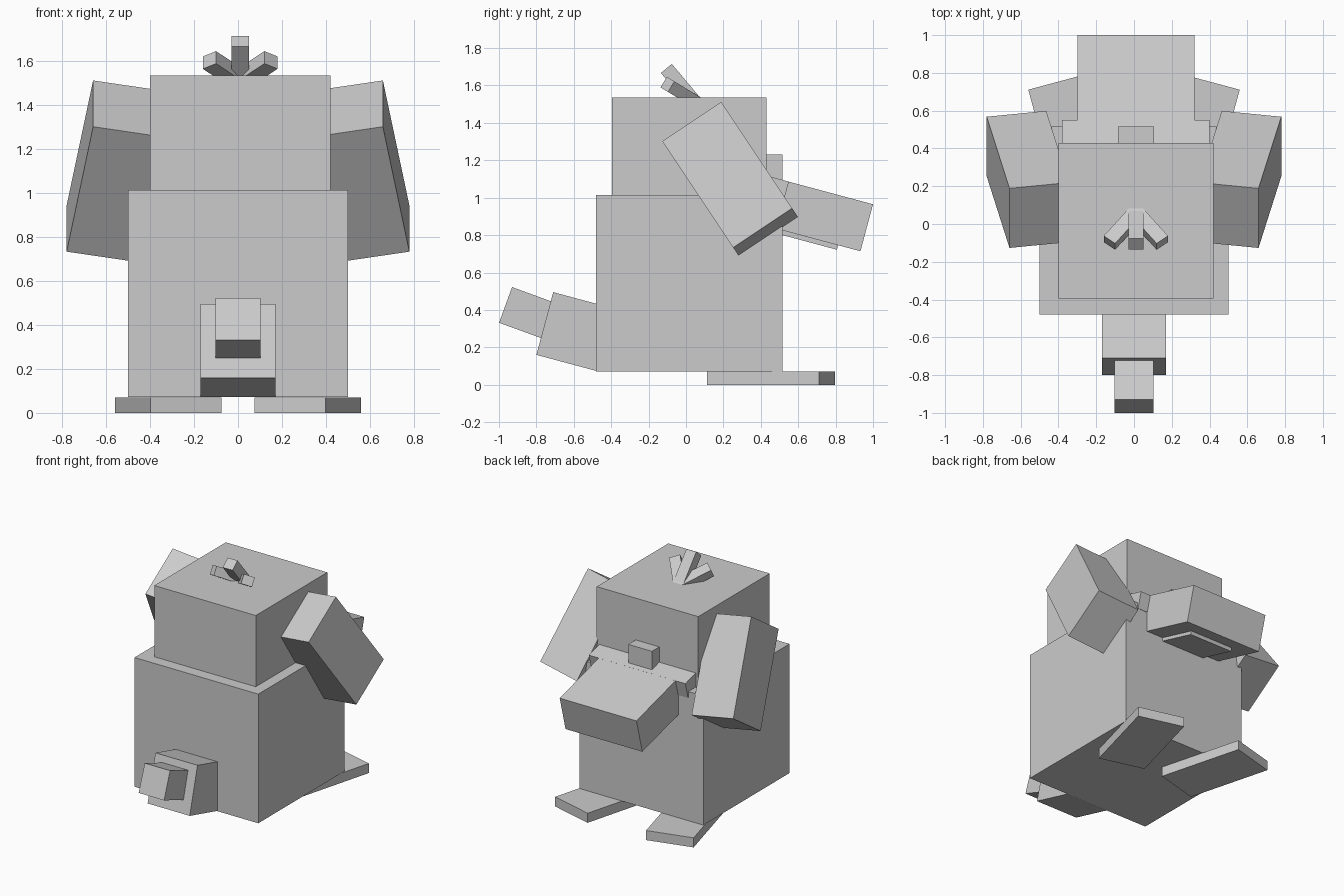
import bpy
from math import radians
from mathutils import Matrix, Vector

cube = bpy.data.objects.get("Cube")
if cube:
    bpy.data.objects.remove(cube, do_unlink=True)

# Single flat colour
grey = bpy.data.materials.new("light_grey")
grey.use_nodes = True
GREY = (0.6, 0.6, 0.6, 1)
grey.diffuse_color = GREY
grey.node_tree.nodes["Principled BSDF"].inputs["Base Color"].default_value = GREY

MID = 0.01  # the head and its parts sit slightly off centre


def box(name, centre, size, rx=0, ry=0, rz=0):
    """Box tilted about x, then its own y, then its own z (degrees)."""
    bpy.ops.mesh.primitive_cube_add(size=1)
    ob = bpy.context.object
    ob.name = ob.data.name = name
    turn = (Matrix.Rotation(radians(rx), 4, 'X')
            @ Matrix.Rotation(radians(ry), 4, 'Y')
            @ Matrix.Rotation(radians(rz), 4, 'Z'))
    ob.data.transform(turn @ Matrix.Diagonal((*size, 1)))
    ob.location = centre
    ob.data.materials.append(grey)
    return ob


def span(name, low, high):
    """Upright box between two corners."""
    low, high = Vector(low), Vector(high)
    return box(name, (low + high) / 2, high - low)


def tilted(name, x, width, corner, length, height, angle, sy, sz):
    """Box pitched about x, placed by one corner (y, z).
    sy, sz tell which way the box extends from that corner."""
    offset = Matrix.Rotation(radians(angle), 3, 'X') @ Vector(
        (0, sy * length / 2, sz * height / 2))
    centre = Vector((x, *corner)) + offset
    return box(name, centre, (width, length, height), rx=angle)


# Body and head
span("body", (-0.5, -0.48, 0.072), (0.5, 0.515, 1.015))
span("head", (-0.4, -0.395, 1.0), (0.42, 0.43, 1.535))

# Bill, mouth corners, lower jaw and nose
tilted("bill", MID, 0.62, (1.0, 0.965), 0.6, 0.26, -15, -1, -1)
tilted("mouth_corners", MID, 0.78, (0.55, 1.086), 0.16, 0.12, -15, -1, -1)
tilted("lower_jaw", MID, 0.35, (0.807, 0.722), 0.36, 0.06, -15, -1, 1)
span("nose", (-0.085, 0.38, 1.05), (0.105, 0.515, 1.23))

# Tail in two segments
tilted("tail_base", 0, 0.34, (-0.71, 0.495), 0.33, 0.347, -15, 1, -1)
tilted("tail_tip", 0, 0.205, (-0.93, 0.522), 0.3, 0.203, -20, 1, -1)

# Paired wings, feet and outer tuft feathers
for side, s in (("left", 1), ("right", -1)):
    box(side + "_wing", (s * 0.562, 0.236, 1.1), (0.32, 0.379, 0.694),
        rx=33.7, ry=-10 * s)
    box(side + "_foot", (s * 0.3175, 0.455, 0.035), (0.335, 0.62, 0.07),
        rz=-15 * s)
    box(side + "_tuft_feather", (MID + s * 0.063, -0.015, 1.555),
        (0.076, 0.066, 0.25), rx=59, ry=38 * s)

# Middle tuft feather
box("middle_tuft_feather", (MID, -0.015, 1.584), (0.08, 0.076, 0.28), rx=40)
